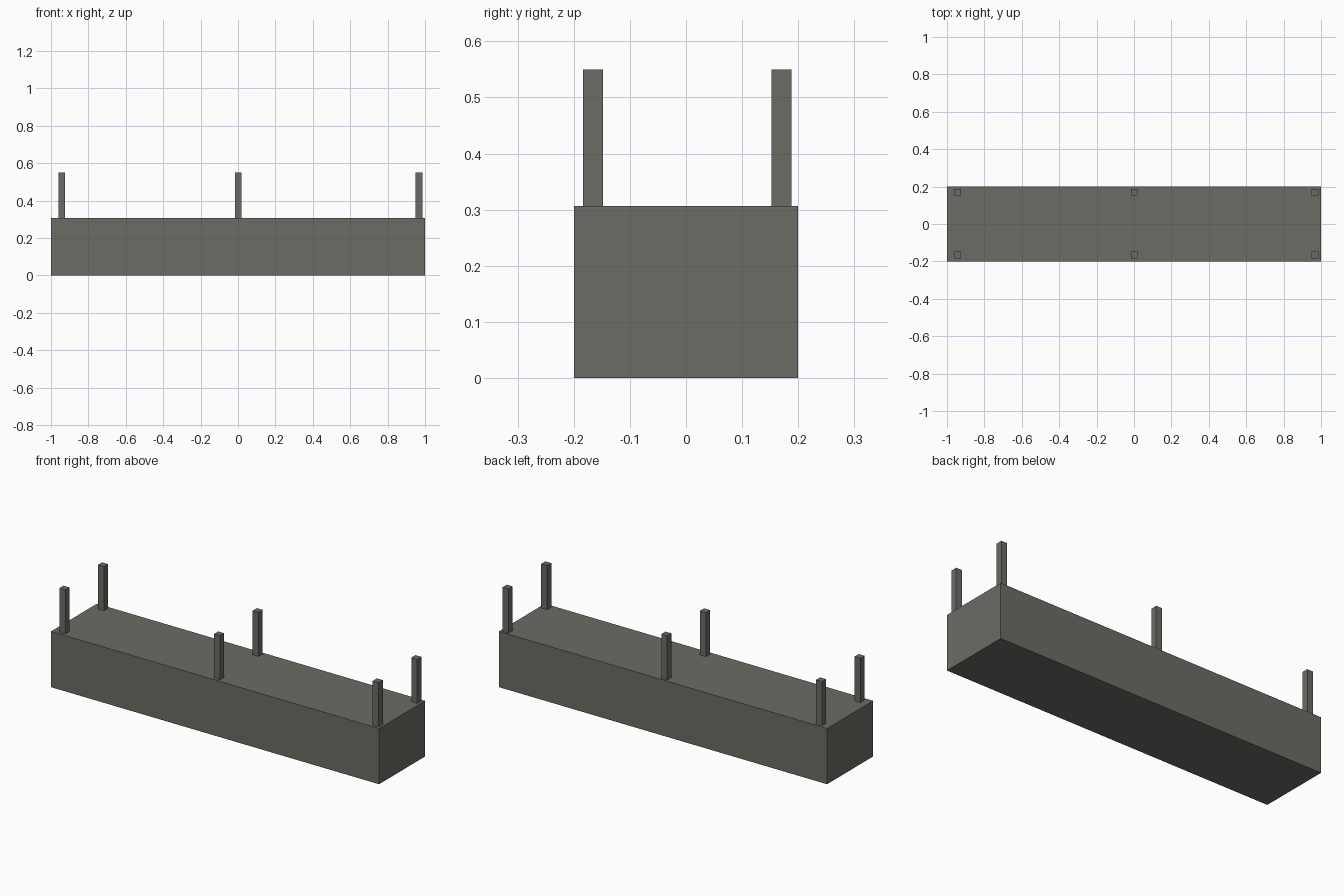
import bpy
import bmesh
from mathutils import Matrix, Vector

if "Cube" in bpy.data.objects:
    bpy.data.objects.remove(bpy.data.objects["Cube"])

grey = bpy.data.materials.new("warm dark grey")
grey.diffuse_color = (0.15, 0.15, 0.13, 1)
grey.use_nodes = True
grey.node_tree.nodes["Principled BSDF"].inputs["Base Color"].default_value = grey.diffuse_color


def box(name, center, size):
    """Flat-faced box from its centre and full size."""
    bm = bmesh.new()
    bmesh.ops.create_cube(
        bm, size=1,
        matrix=Matrix.Translation(center) @ Matrix.Diagonal((*size, 1)))
    mesh = bpy.data.meshes.new(name)
    bm.to_mesh(mesh)
    bm.free()
    mesh.materials.append(grey)
    obj = bpy.data.objects.new(name, mesh)
    bpy.context.collection.objects.link(obj)
    return obj


BODY_TOP = 0.307
POST_TOP = 0.55
POST = 0.036

# Main block
box("body", Vector((0, 0, BODY_TOP / 2)), (2.0, 0.4, BODY_TOP))

# Six upright posts: three along the length, front and back
height = POST_TOP - BODY_TOP
for x_name, x in (("left", -0.942), ("middle", 0.001), ("right", 0.968)):
    for y_name, y in (("front", -0.166), ("back", 0.17)):
        box(f"{y_name}_{x_name}_post",
            Vector((x, y, BODY_TOP + height / 2)), (POST, POST, height))
